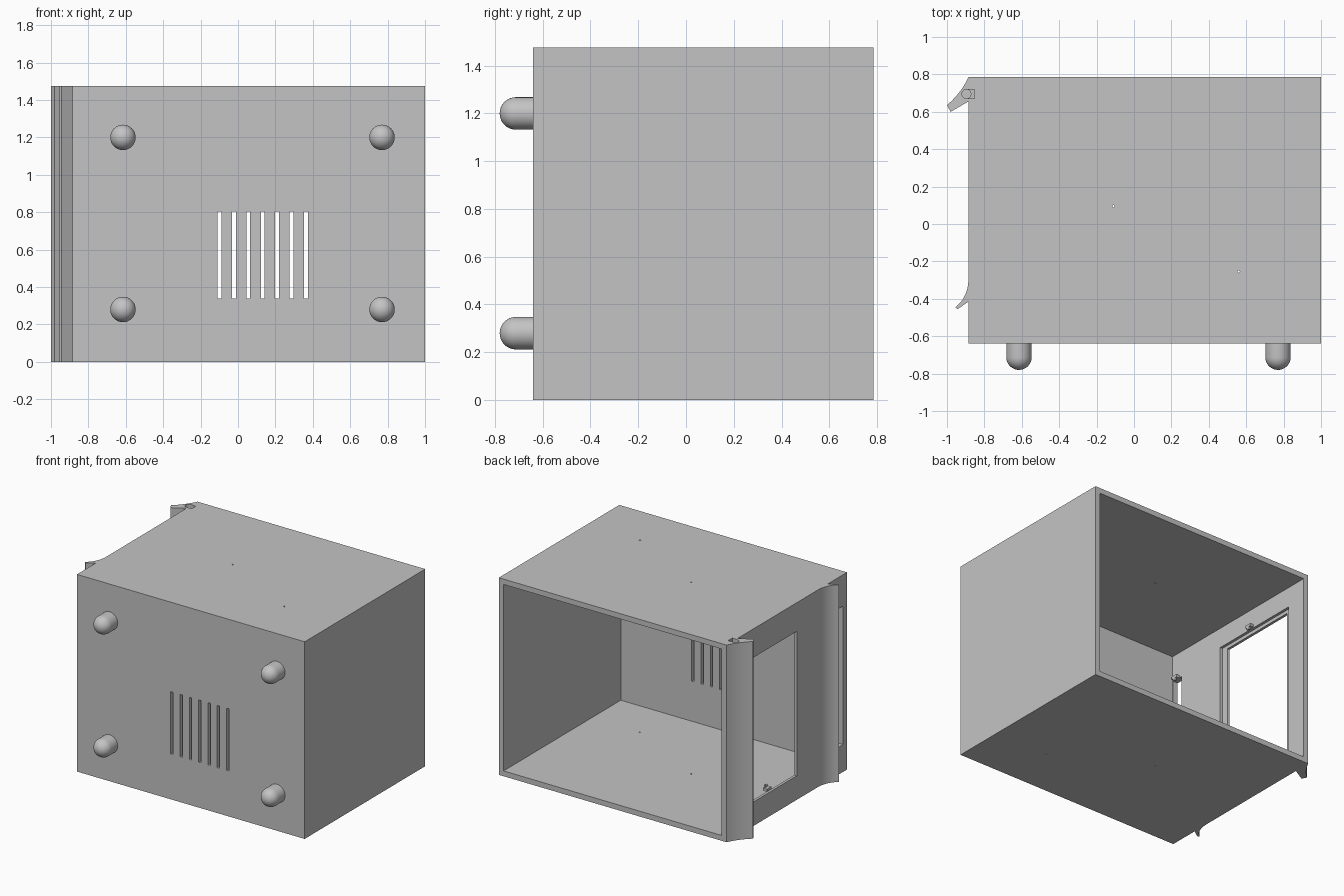
import bpy, bmesh, math
from mathutils import Vector, Matrix

cube = bpy.data.objects.get("Cube")
if cube:
    bpy.data.objects.remove(cube, do_unlink=True)

# Single grey material
grey = bpy.data.materials.new("light_grey")
grey.use_nodes = True
COLOUR = (0.55, 0.55, 0.55, 1)
grey.diffuse_color = COLOUR
grey.node_tree.nodes["Principled BSDF"].inputs["Base Color"].default_value = COLOUR

LEFT, RIGHT = -0.885, 1.0
FRONT, BACK = -0.64, 0.785
TOP, WALL = 1.475, 0.04
INNER = LEFT + WALL


def finish(name, bm):
    bmesh.ops.recalc_face_normals(bm, faces=bm.faces)
    mesh = bpy.data.meshes.new(name)
    bm.to_mesh(mesh)
    bm.free()
    mesh.materials.append(grey)
    obj = bpy.data.objects.new(name, mesh)
    bpy.context.collection.objects.link(obj)
    return obj


def box(name, xs, ys, zs):
    bm = bmesh.new()
    lo, hi = Vector((xs[0], ys[0], zs[0])), Vector((xs[1], ys[1], zs[1]))
    mat = Matrix.Translation((lo + hi) / 2) @ Matrix.Diagonal((hi - lo).to_4d())
    bmesh.ops.create_cube(bm, size=1, matrix=mat)
    return finish(name, bm)


def post(name, x, y, zs, radius, sides):
    bm = bmesh.new()
    bmesh.ops.create_cone(bm, cap_ends=True, segments=sides, radius1=radius,
                          radius2=radius, depth=zs[1] - zs[0],
                          matrix=Matrix.Translation((x, y, sum(zs) / 2)))
    return finish(name, bm)


def cut(target, cutter, keep=False):
    cutter.hide_render = True
    mod = target.modifiers.new("cut", 'BOOLEAN')
    mod.operation, mod.solver, mod.object = 'DIFFERENCE', 'EXACT', cutter
    bpy.context.view_layer.objects.active = target
    bpy.ops.object.modifier_apply(modifier=mod.name)
    if not keep:
        bpy.data.objects.remove(cutter, do_unlink=True)


def smooth(obj):
    bpy.ops.object.select_all(action='DESELECT')
    obj.select_set(True)
    bpy.context.view_layer.objects.active = obj
    bpy.ops.object.shade_smooth_by_angle(angle=math.radians(35))


# Casing: a box open at the back
casing = box("casing", (LEFT, RIGHT), (FRONT, BACK), (0, TOP))
cut(casing, box("cavity", (INNER, RIGHT - WALL), (FRONT + WALL, BACK + 0.1),
                (WALL, TOP - WALL)))

# Side window with an inner rebate, and a narrow side slot near the front
cut(casing, box("window", (LEFT - 0.1, INNER + 0.1), (-0.046, 0.585), (0.18, 1.26)))
cut(casing, box("rebate", (LEFT + WALL / 2, INNER + 0.1), (-0.097, 0.625), (0.155, 1.285)))
cut(casing, box("side_slot", (LEFT - 0.1, INNER + 0.1), (-0.593, -0.508), (0.205, 1.24)))

# Ventilation slots in the front wall
for i in range(7):
    x = -0.099 + i * 0.077
    cut(casing, box("vent", (x - 0.01, x + 0.01), (FRONT - 0.1, FRONT + 0.1), (0.34, 0.805)))

# Pin holes through the roof and the floor
for x, y in ((-0.11, 0.095), (0.56, -0.255)):
    cut(casing, post("pin_hole", x, y, (-0.1, TOP + 0.1), 0.006, 12))


# Upright fins with a concave outer side
def fin(name, start, control, tip, tail):
    a, b, c = Vector(start), Vector(control), Vector(tip)
    steps = 12
    points = [a * (1 - t) ** 2 + b * 2 * t * (1 - t) + c * t * t
              for t in (i / steps for i in range(steps + 1))]
    points += [Vector(p) for p in tail]
    bm = bmesh.new()
    face = bm.faces.new([bm.verts.new((p.x, p.y, 0)) for p in points])
    new = bmesh.ops.extrude_face_region(bm, geom=[face])["geom"]
    bmesh.ops.translate(bm, vec=(0, 0, TOP),
                        verts=[v for v in new if isinstance(v, bmesh.types.BMVert)])
    return finish(name, bm)


back_fin = fin("back_fin", (LEFT, BACK), (-0.925, 0.70), (-1.0, 0.635),
               [(-0.98, 0.60), (LEFT, 0.655)])
front_fin = fin("front_fin", (LEFT, -0.29), (LEFT, -0.39), (-0.955, -0.445),
                [(-0.943, -0.455), (LEFT, -0.415)])

# Hinge socket sunk into the top of the back fin and casing wall
for socket in (box("socket", (-0.897, -0.853), (0.67, 0.72), (TOP - 0.03, TOP + 0.1)),
               post("socket_hole", -0.896, 0.695, (TOP - 0.06, TOP + 0.1), 0.024, 24)):
    cut(back_fin, socket, keep=True)
    cut(casing, socket)
smooth(back_fin)
smooth(front_fin)

# Small clips above and below the window and the slot, on the inner wall
for y, offset in ((0.23, 0.175), (-0.55, 0.23)):
    for side, edge, sign in (("lower", 0, 1), ("upper", TOP, -1)):
        z = edge + sign * offset
        box(side + "_clip", (INNER - 0.005, INNER + 0.03),
            (y - 0.025, y + 0.025), (z - 0.01, z + 0.01))
        lip = z + sign * 0.018
        box(side + "_clip_lip", (INNER + 0.018, INNER + 0.03),
            (y - 0.012, y + 0.012), (lip - 0.01, lip + 0.01))


# Round-ended feet on the front wall
def foot(x, z, radius=0.068, length=0.14):
    bm = bmesh.new()
    centre = FRONT - length + radius
    profile = [(0, FRONT), (radius, FRONT)]
    profile += [(radius * math.cos(a), centre - radius * math.sin(a))
                for a in (math.pi / 2 * i / 10 for i in range(11))]
    verts = [bm.verts.new((x + r, y, z)) for r, y in profile]
    edges = [bm.edges.new(pair) for pair in zip(verts, verts[1:])]
    bmesh.ops.spin(bm, geom=verts + edges, cent=(x, 0, z), axis=(0, 1, 0),
                   angle=2 * math.pi, steps=32, use_merge=False)
    bmesh.ops.remove_doubles(bm, verts=bm.verts, dist=0.0005)
    smooth(finish("foot", bm))


for x in (-0.615, 0.77):
    for z in (0.28, 1.20):
        foot(x, z)
